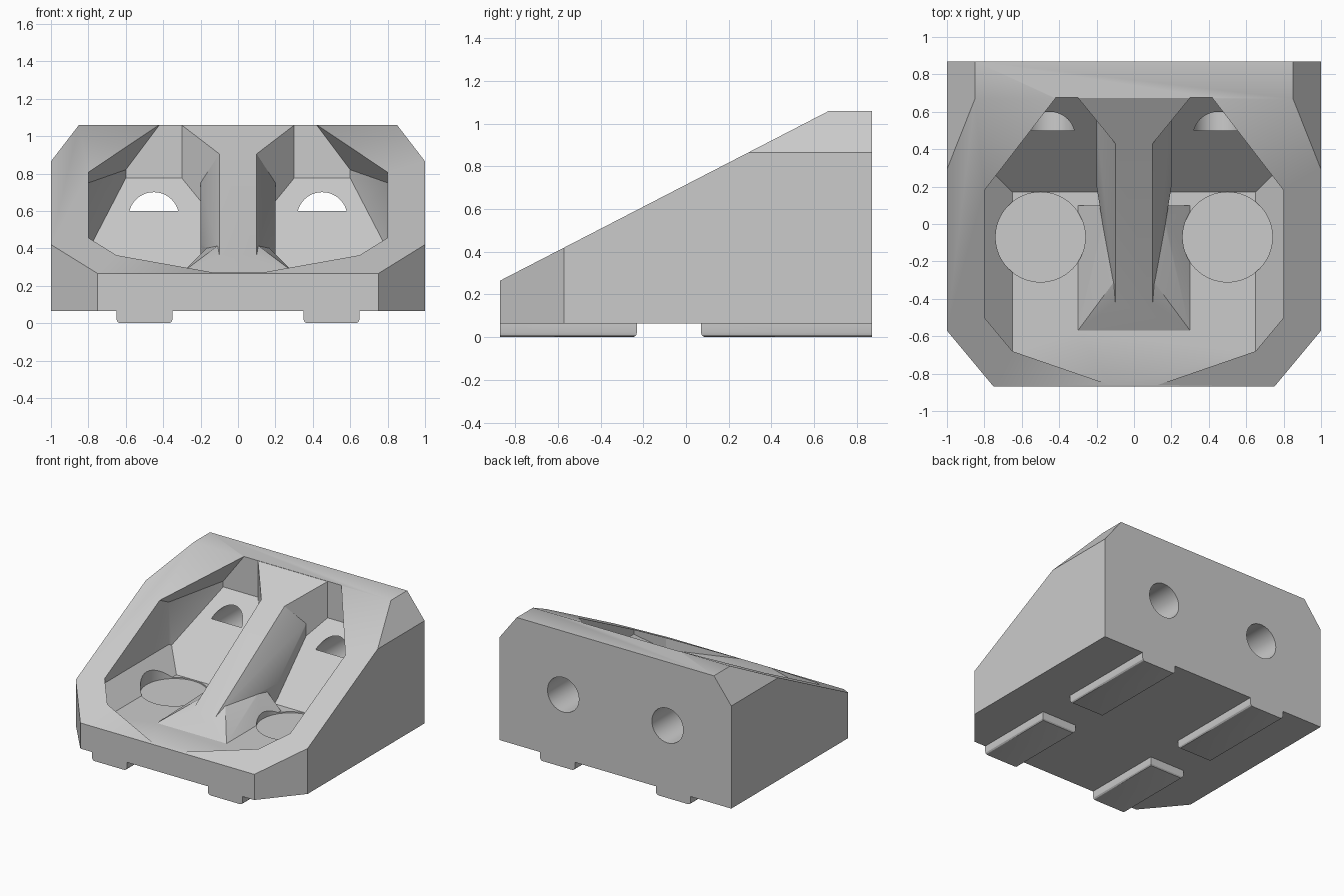
import bpy, bmesh
from mathutils import Vector

if "Cube" in bpy.data.objects:
    bpy.data.objects.remove(bpy.data.objects["Cube"], do_unlink=True)

grey = bpy.data.materials.new("light_grey")
grey.use_nodes = True
grey.diffuse_color = (0.6, 0.6, 0.6, 1)
grey.node_tree.nodes["Principled BSDF"].inputs["Base Color"].default_value = (0.6, 0.6, 0.6, 1)


def finish(name, bm):
    bmesh.ops.recalc_face_normals(bm, faces=bm.faces[:])
    mesh = bpy.data.meshes.new(name)
    bm.to_mesh(mesh)
    bm.free()
    mesh.materials.append(grey)
    obj = bpy.data.objects.new(name, mesh)
    bpy.context.collection.objects.link(obj)
    return obj


def box(low, high):
    bm = bmesh.new()
    bmesh.ops.create_cube(bm, size=1)
    low, high = Vector(low), Vector(high)
    for v in bm.verts:
        v.co = (low + high) / 2 + v.co * (high - low)
    return bm


def chiselled(name, low, high, planes):
    """Box trimmed by planes (point, outward normal), mirrored across x."""
    bm = box(low, high)
    for point, normal in planes:
        for side in ((1, -1) if normal[0] else (1,)):
            flip = Vector((side, 1, 1))
            bmesh.ops.bisect_plane(bm, geom=bm.verts[:] + bm.edges[:] + bm.faces[:],
                                   plane_co=Vector(point) * flip,
                                   plane_no=(Vector(normal) * flip).normalized(),
                                   clear_outer=True)
            rim = [e for e in bm.edges if e.is_boundary]
            if rim:
                bmesh.ops.holes_fill(bm, edges=rim, sides=0)
    return finish(name, bm)


def hull(name, points):
    """Convex solid from points mirrored across x."""
    bm = bmesh.new()
    for x, y, z in points:
        for side in (1, -1):
            bm.verts.new((side * x, y, z))
    out = bmesh.ops.convex_hull(bm, input=bm.verts[:])
    loose = [v for v in bm.verts if not v.link_faces]
    bmesh.ops.delete(bm, geom=loose, context='VERTS')
    bmesh.ops.dissolve_limit(bm, angle_limit=0.01, verts=bm.verts[:], edges=bm.edges[:])
    return finish(name, bm)


def cylinder(name, radius, start, end):
    start, end = Vector(start), Vector(end)
    bm = bmesh.new()
    bmesh.ops.create_cone(bm, cap_ends=True, segments=64, radius1=radius,
                          radius2=radius, depth=(end - start).length)
    turn = (end - start).to_track_quat('Z', 'Y')
    for v in bm.verts:
        v.co = turn @ v.co + (start + end) / 2
    return finish(name, bm)


def combine(target, tool, operation):
    mod = target.modifiers.new("combine", 'BOOLEAN')
    mod.operation, mod.object, mod.solver = operation, tool, 'EXACT'
    bpy.context.view_layer.objects.active = target
    bpy.ops.object.modifier_apply(modifier=mod.name)
    bpy.data.objects.remove(tool, do_unlink=True)


# Wedge body with chamfered corners
body = chiselled("bracket_body", (-1, -.87, .065), (1, .87, 1.06), [
    ((0, -.87, .265), (0, -.795, 1.54)),
    ((1, -.57, 0), (.3, -.25, 0)),
    ((1, 0, .865), (.195, 0, .15)),
])

# Wide cavity with overhanging rear corners and sloped base
cavity = chiselled("cavity", (-.8, -.88, .27), (.8, .675, 1.3), [
    ((.1, -.87, 0), (.19, -.55, 0)),
    ((.65, -.68, 0), (.18, -.15, 0)),
    ((.8, .29, 0), (.385, .2, 0)),
    ((.42, .675, 1.06), (.12, .046, .09)),
    ((.65, 0, .27), (1, 0, -1)),
    ((0, .17, .27), (0, 1, -1)),
])
combine(body, cavity, 'DIFFERENCE')

# Central rib, its skirt and its rear flare
rib = hull("rib", [
    (.1, -.42, .365), (.1, .43, .905), (.1, .6, .9), (.1, -.33, .25),
    (.2, .2, .42), (.2, .55, .75), (.2, .6, .3), (.1, -.42, .2), (.2, .2, .2)])
skirt = hull("rib_skirt", [
    (.3, -.57, .27), (.1, -.42, .365), (.1, -.3, .42), (.3, .1, .27),
    (.15, .1, .42), (.3, -.57, .2), (.3, .1, .2)])
flare = hull("rib_flare", [
    (.1, .43, .905), (.3, .675, 1.058), (.3, .78, 1), (.1, .43, .2),
    (.3, .675, .2), (.3, .78, .2)])
for part in (rib, skirt, flare):
    combine(body, part, 'UNION')

# Screw seats and through holes in the floor and back wall
for side in (1, -1):
    back, floor = side * .45, side * .5
    for radius, start, end in (
            (.24, (back, -.1, .565), (back, .685, .565)),
            (.24, (floor, -.07, .26), (floor, -.07, .8)),
            (.135, (back, .5, .565), (back, 1, .565)),
            (.135, (floor, -.07, -.1), (floor, -.07, .5))):
        combine(body, cylinder("drill", radius, start, end), 'DIFFERENCE')

bpy.ops.object.select_all(action='DESELECT')
body.select_set(True)
bpy.context.view_layer.objects.active = body

# Locating tabs underneath, rounded on their lower edges
for side, label in ((1, "left"), (-1, "right")):
    for y0, y1, place in ((-.87, -.23, "front"), (.07, .87, "rear")):
        xs = sorted((side * .35, side * .65))
        bm = box((xs[0], y0, 0), (xs[1], y1, .065))
        edges = [e for e in bm.edges
                 if all(v.co.z < .01 for v in e.verts)
                 and not all(abs(v.co.y) > .86 for v in e.verts)]
        bmesh.ops.bevel(bm, geom=edges, offset=.022, segments=3,
                        profile=.5, affect='EDGES')
        finish(f"{place}_{label}_tab", bm).select_set(True)

bpy.ops.object.shade_smooth_by_angle(angle=0.5)
